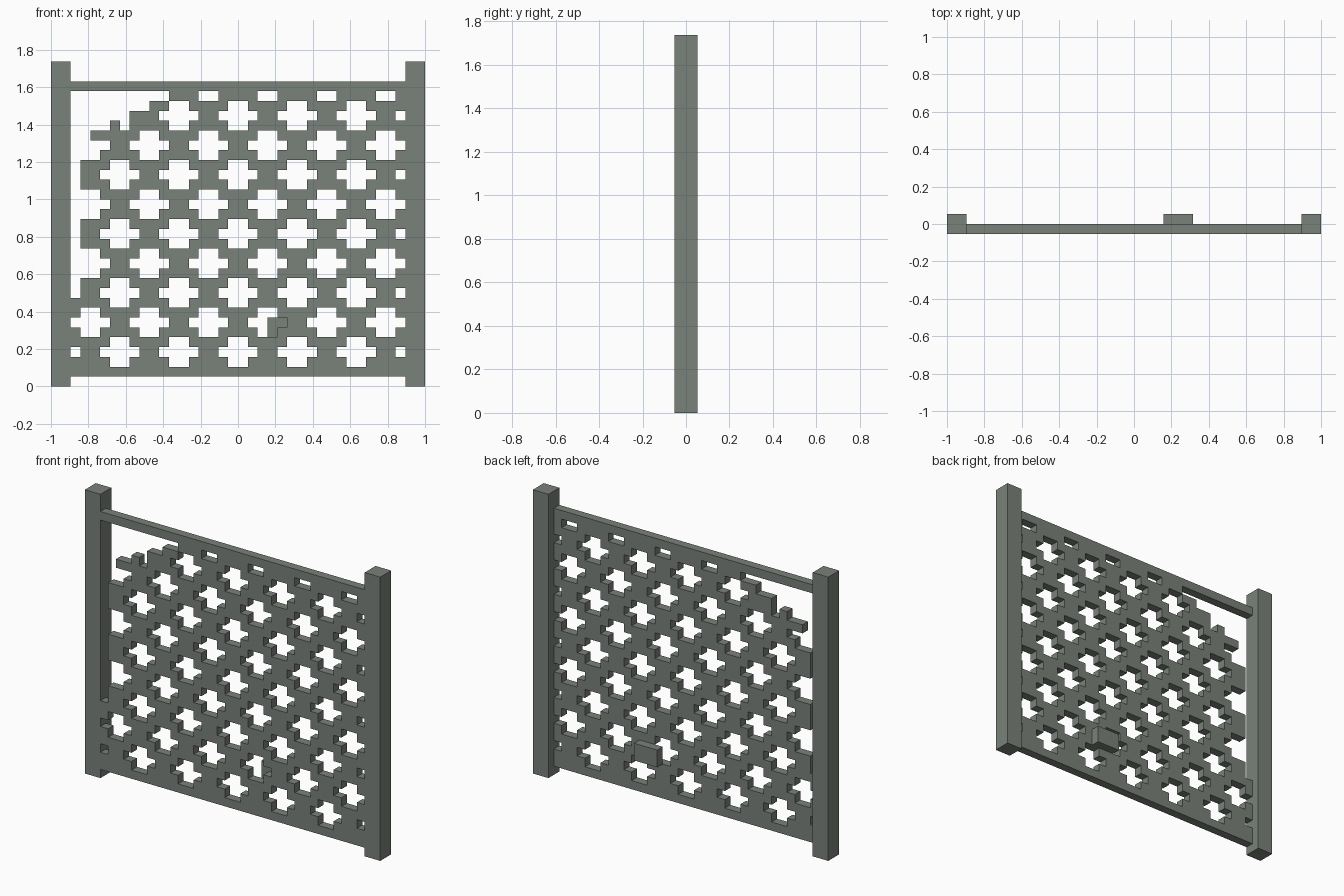
import bpy
import bmesh

cube = bpy.data.objects.get("Cube")
if cube:
    bpy.data.objects.remove(cube, do_unlink=True)

COLS, ROWS = 38, 33
U = 2 / COLS  # lattice module

stone = bpy.data.materials.new("grey_green_stone")
stone.use_nodes = True
colour = (0.195, 0.22, 0.195, 1)
stone.diffuse_color = colour
stone.node_tree.nodes["Principled BSDF"].inputs["Base Color"].default_value = colour


def finish(name, bm):
    bmesh.ops.recalc_face_normals(bm, faces=bm.faces)
    mesh = bpy.data.meshes.new(name)
    bm.to_mesh(mesh)
    bm.free()
    mesh.materials.append(stone)
    obj = bpy.data.objects.new(name, mesh)
    bpy.context.collection.objects.link(obj)
    return obj


def block(name, col, row, width, height, y0, y1):
    """Box placed in lattice modules."""
    bm = bmesh.new()
    bmesh.ops.create_cube(bm, size=1)
    for v in bm.verts:
        v.co.x = -1 + (col + width * (v.co.x + 0.5)) * U
        v.co.y = (y0 + (y1 - y0) * (v.co.y + 0.5)) * U
        v.co.z = (row + height * (v.co.z + 0.5)) * U
    return finish(name, bm)


# Broken upper corner: first remaining column per row, and leftover stubs
BROKEN = {26: 8, 27: 8, 28: 10, 29: 12}
BROKEN.update({row: 3 for row in range(9, 26)})
STUBS = {(4, 25), (6, 26), (8, 27)}


def is_solid(col, row):
    if (col, row) in STUBS:
        return True
    if col < BROKEN.get(row, 0):
        return False
    if row in (1, 30):  # bottom and top rails
        return True
    # Staggered crosses: three rows tall, wide in the middle row
    band, step = divmod(row - 2, 3)
    centre = 1 if band % 2 == 0 else 4
    half = 2 if step == 1 else 1
    return (col - centre + half) % 6 >= 2 * half


# Pierced screen panel
bm = bmesh.new()
corners = {}


def corner(col, row):
    if (col, row) not in corners:
        corners[col, row] = bm.verts.new((-1 + col * U, -U, row * U))
    return corners[col, row]


for row in range(1, 31):
    for col in range(2, COLS - 2):
        if is_solid(col, row):
            bm.faces.new([corner(col, row), corner(col + 1, row),
                          corner(col + 1, row + 1), corner(col, row + 1)])
front = list(bm.faces)
back = bmesh.ops.duplicate(bm, geom=front)
rim = [e for f in front for e in f.edges if len(e.link_faces) == 1]
twin = back["vert_map"]
for edge in rim:
    a, b = edge.verts
    bm.faces.new([a, b, twin[b], twin[a]])
for vert in {v for f in front for v in f.verts}:
    twin[vert].co.y = 0
finish("lattice_screen", bm)

# Posts on both sides
block("right_post", 0, 0, 2, ROWS, -1, 1)
block("left_post", COLS - 2, 0, 2, ROWS, -1, 1)

# Small block fixed to the back
block("back_block", 22, 5, 3, 2, 0, 1)
